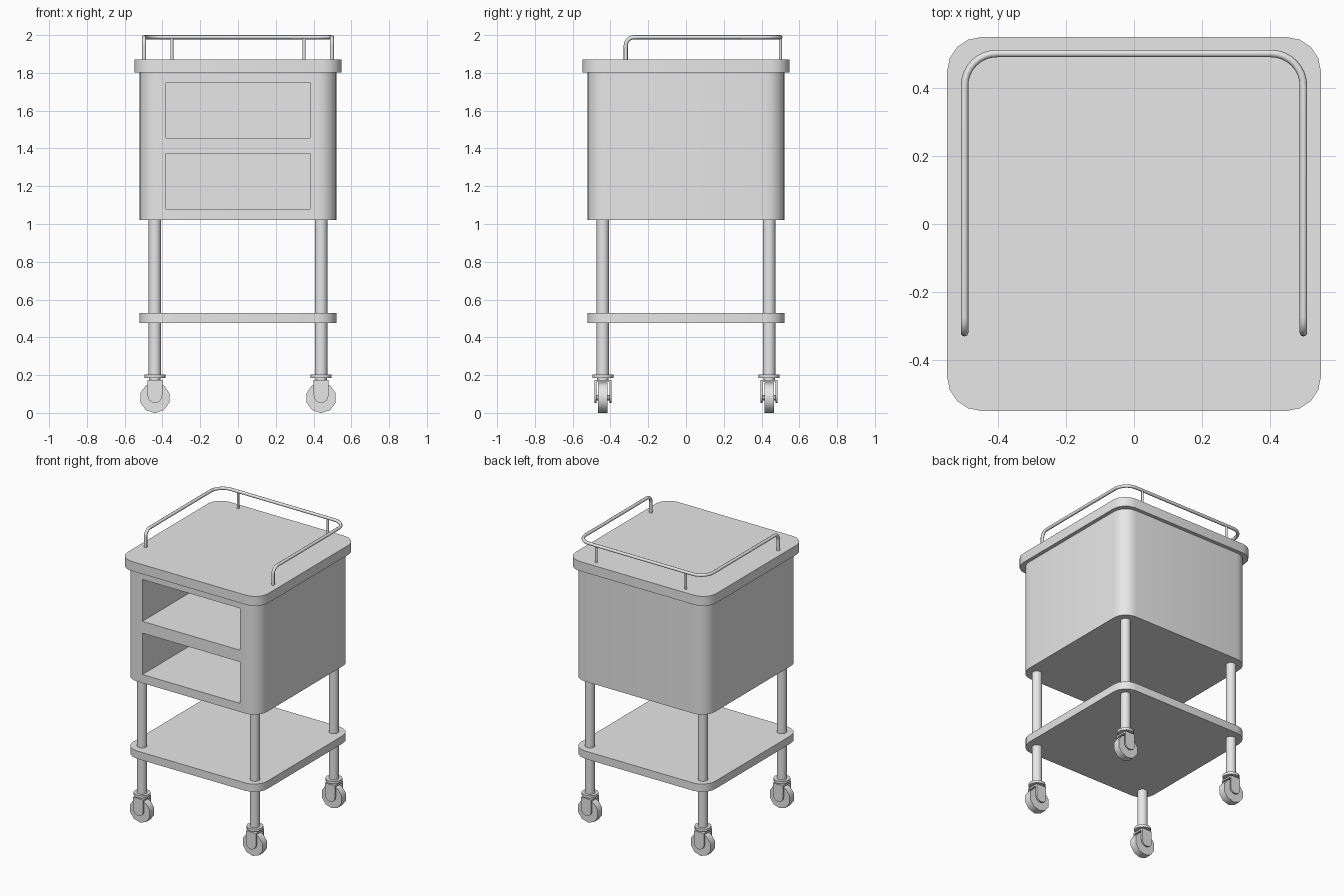
import bpy, bmesh, math
from mathutils import Vector, Matrix

cube = bpy.data.objects.get("Cube")
if cube:
    bpy.data.objects.remove(cube, do_unlink=True)

grey = bpy.data.materials.new("light_grey")
grey.use_nodes = True
grey.diffuse_color = (0.8, 0.8, 0.8, 1)
grey.node_tree.nodes["Principled BSDF"].inputs["Base Color"].default_value = grey.diffuse_color


def finish(obj, angle=40):
    obj.data.materials.append(grey)
    bpy.ops.object.select_all(action='DESELECT')
    obj.select_set(True)
    bpy.context.view_layer.objects.active = obj
    bpy.ops.object.shade_smooth_by_angle(angle=math.radians(angle))
    return obj


def prism(name, outline, low, high, matrix=Matrix()):
    """Extrude a 2D outline along local z, then place it with a matrix."""
    bm = bmesh.new()
    base = bm.faces.new([bm.verts.new((x, y, low)) for x, y in outline])
    top = bmesh.ops.extrude_face_region(bm, geom=[base])["geom"]
    bmesh.ops.translate(bm, vec=(0, 0, high - low),
                        verts=[v for v in top if isinstance(v, bmesh.types.BMVert)])
    bmesh.ops.transform(bm, matrix=matrix, verts=bm.verts)
    bmesh.ops.recalc_face_normals(bm, faces=bm.faces)
    mesh = bpy.data.meshes.new(name)
    bm.to_mesh(mesh)
    bm.free()
    obj = bpy.data.objects.new(name, mesh)
    bpy.context.collection.objects.link(obj)
    return obj


def arc(cx, cy, r, start, end, steps):
    angles = [math.radians(start + (end - start) * i / steps) for i in range(steps + 1)]
    return [(cx + r * math.cos(a), cy + r * math.sin(a)) for a in angles]


def circle(r, sides, turn=0):
    return arc(0, 0, r, turn, turn + 360, sides)[:-1]


def rounded_square(half, r, steps):
    c = half - r
    points = []
    for i, (sx, sy) in enumerate([(1, 1), (-1, 1), (-1, -1), (1, -1)]):
        points += arc(sx * c, sy * c, r, i * 90, i * 90 + 90, steps)
    return points


def rectangle(hx, hy):
    return [(-hx, -hy), (hx, -hy), (hx, hy), (-hx, hy)]


# Table top and lower shelf
finish(prism("table_top", rounded_square(0.548, 0.1, 4), 1.803, 1.87))
finish(prism("lower_shelf", rounded_square(0.522, 0.1, 4), 0.475, 0.53))

# Cabinet with two open compartments
cabinet = prism("cabinet", rounded_square(0.522, 0.1, 6), 1.02, 1.803)
for name, low, high in (("lower", 1.08, 1.372), ("upper", 1.455, 1.75)):
    cutter = prism(name + "_compartment_cutter", rectangle(0.38, 0.5), low, high,
                   Matrix.Translation((0, -0.05, 0)))
    cutter.hide_render = True
    cutter.hide_viewport = True
    cut = cabinet.modifiers.new(name + "_compartment", 'BOOLEAN')
    cut.operation = 'DIFFERENCE'
    cut.solver = 'EXACT'
    cut.object = cutter
finish(cabinet)

# Legs and casters
for sx, side in ((1, "left"), (-1, "right")):
    for sy, end in ((1, "back"), (-1, "front")):
        tag = f"{end}_{side}_"
        spot = Matrix.Translation((sx * 0.44, sy * 0.44, 0))
        # Lays a prism on its side so that it extrudes along y
        upright = spot @ Matrix.Rotation(math.radians(90), 4, 'X')
        finish(prism(tag + "leg", circle(0.033, 16), 0.19, 1.03, spot))
        finish(prism(tag + "caster_collar", circle(0.055, 12), 0.185, 0.203, spot))
        finish(prism(tag + "caster_neck", circle(0.03, 12), 0.17, 0.19, spot))
        finish(prism(tag + "fork_bridge", rectangle(0.039, 0.045), 0.163, 0.175, spot))
        cheek = [(0.039, 0.165), (-0.039, 0.165)] + arc(0, 0.092, 0.039, 180, 360, 8)
        for s, label in ((1, "inner"), (-1, "outer")):
            low, high = sorted((s * 0.034, s * 0.045))
            finish(prism(tag + label + "_fork_cheek", cheek, low, high, upright))
        axle = upright @ Matrix.Translation((0, 0.08, 0))
        finish(prism(tag + "axle", circle(0.014, 8), -0.036, 0.036, axle))
        finish(prism(tag + "wheel", circle(0.081, 10, 18), -0.025, 0.025, axle))


def tube(name, points, radius):
    curve = bpy.data.curves.new(name, 'CURVE')
    curve.dimensions = '3D'
    curve.bevel_depth = radius
    curve.bevel_resolution = 2
    curve.use_fill_caps = True
    spline = curve.splines.new('POLY')
    spline.points.add(len(points) - 1)
    for p, co in zip(spline.points, points):
        p.co = (*co, 1)
    obj = bpy.data.objects.new(name, curve)
    bpy.context.collection.objects.link(obj)
    bpy.ops.object.select_all(action='DESELECT')
    obj.select_set(True)
    bpy.context.view_layer.objects.active = obj
    bpy.ops.object.convert(target='MESH')
    return finish(bpy.context.view_layer.objects.active, 50)


# Guard rail: front post, bend, side run, corner, half of the back; then mirrored
rail_x, rail_z, bend, corner = 0.497, 1.989, 0.045, 0.095
half = [(rail_x, -0.319, 1.86)]
half += [(rail_x, y, z) for y, z in
         arc(-0.319 + bend, rail_z - bend, bend, 180, 90, 6)]
half += [(x, y, rail_z) for x, y in
         arc(rail_x - corner, 0.5 - corner, corner, 0, 90, 8)]
tube("guard_rail", half + [(-x, y, z) for x, y, z in reversed(half)], 0.011)

# Back rail posts
for sx, side in ((1, "left"), (-1, "right")):
    finish(prism(side + "_rail_post", circle(0.008, 10), 1.86, rail_z,
                 Matrix.Translation((sx * 0.35, 0.5, 0))))
